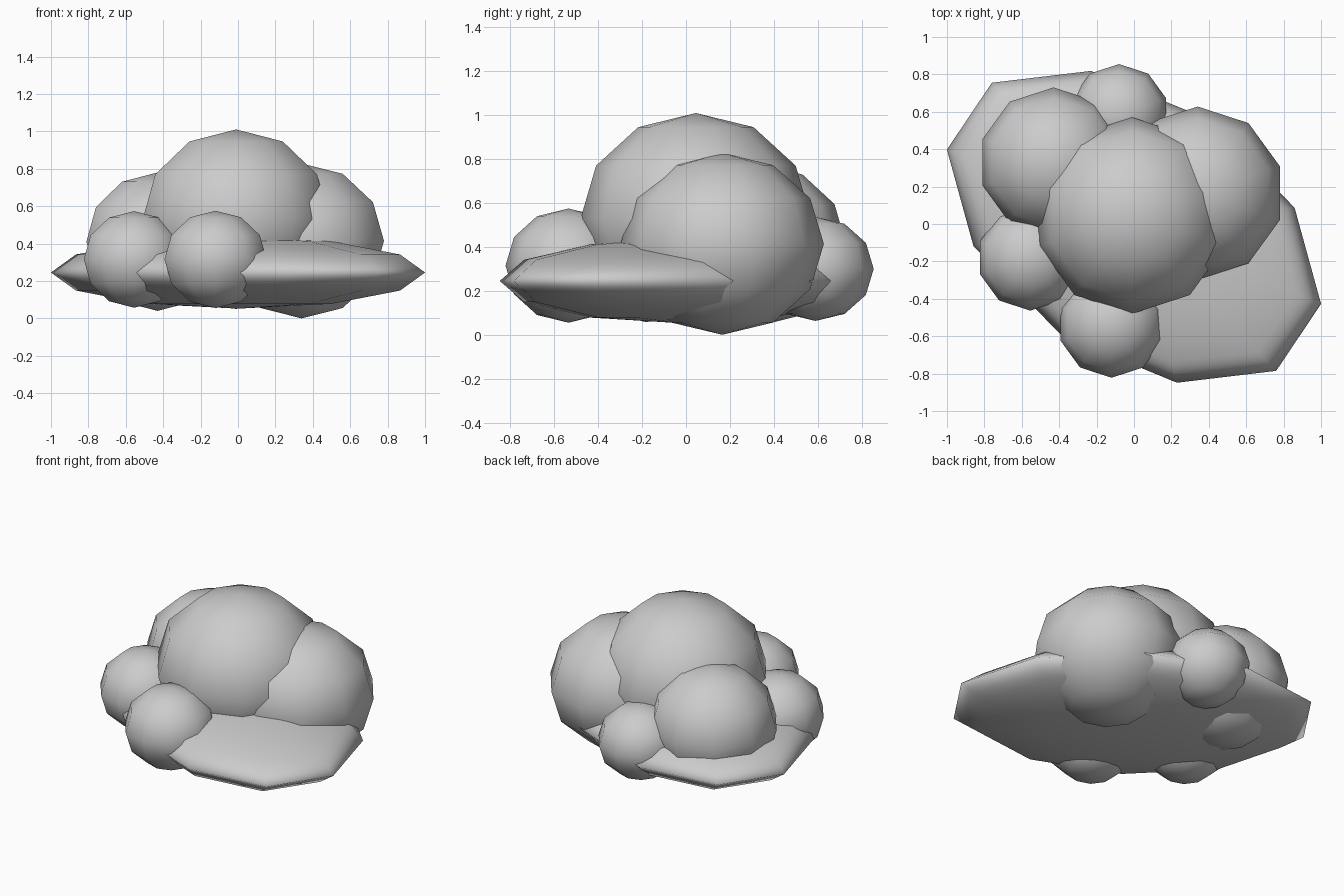
import bpy
import math

if "Cube" in bpy.data.objects:
    bpy.data.objects.remove(bpy.data.objects["Cube"])


def puff(name, loc, scale, turn=0.0):
    """Smooth-shaded low-poly ball, stretched into a foliage clump."""
    bpy.ops.mesh.primitive_uv_sphere_add(
        segments=10, ring_count=6, radius=1,
        location=loc, rotation=(0, 0, math.radians(turn)))
    ob = bpy.context.object
    ob.name = name
    ob.scale = scale
    bpy.ops.object.shade_smooth()
    return ob


# Wide flattened base, turned diagonally
puff("flat_base", (0, -0.015, 0.245), (1.115, 0.697, 0.193), -33.9)

# Round clumps: name, centre, horizontal radius, vertical radius
clumps = [
    ("main_clump", (-0.01, 0.045, 0.53), 0.525, 0.48),
    ("right_clump", (0.34, 0.165, 0.414), 0.463, 0.414),
    ("back_left_clump", (-0.43, 0.33, 0.41), 0.40, 0.37),
    ("small_left_clump", (-0.555, -0.18, 0.315), 0.283, 0.258),
    ("small_front_clump", (-0.12, -0.535, 0.315), 0.287, 0.26),
    ("small_back_clump", (-0.08, 0.59, 0.30), 0.265, 0.237),
]
for name, loc, r, h in clumps:
    puff(name, loc, (r, r, h))
